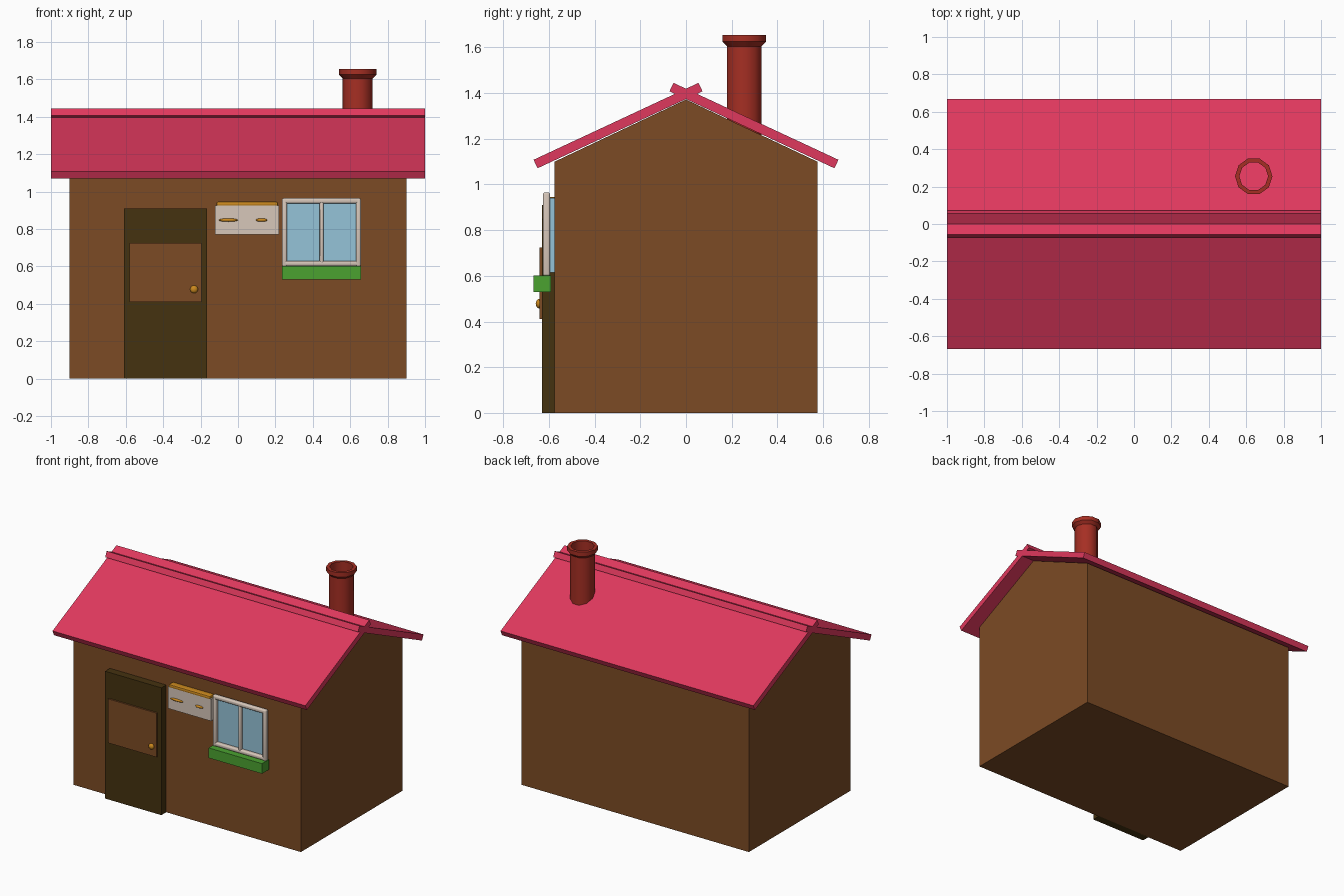
import bpy, bmesh, math
from mathutils import Matrix

if "Cube" in bpy.data.objects:
    bpy.data.objects.remove(bpy.data.objects["Cube"])


def material(name, r, g, b):
    m = bpy.data.materials.new(name)
    m.diffuse_color = (r, g, b, 1)
    m.use_nodes = True
    m.node_tree.nodes["Principled BSDF"].inputs["Base Color"].default_value = m.diffuse_color
    return m


BROWN = material("wall brown", 0.20, 0.07, 0.018)
DARK = material("door dark brown", 0.06, 0.032, 0.005)
PINK = material("roof pink", 0.74, 0.04, 0.11)
RED = material("chimney red", 0.38, 0.028, 0.017)
ORANGE = material("brass orange", 0.60, 0.25, 0.013)
WHITE = material("off white", 0.68, 0.57, 0.49)
BLUE = material("glass blue", 0.30, 0.55, 0.69)
GREEN = material("planter green", 0.07, 0.36, 0.03)


def finish(name, bm, mat, smooth=False):
    bmesh.ops.recalc_face_normals(bm, faces=bm.faces)
    me = bpy.data.meshes.new(name)
    bm.to_mesh(me)
    bm.free()
    me.materials.append(mat)
    ob = bpy.data.objects.new(name, me)
    bpy.context.collection.objects.link(ob)
    if smooth:
        bpy.ops.object.select_all(action='DESELECT')
        ob.select_set(True)
        bpy.context.view_layer.objects.active = ob
        bpy.ops.object.shade_smooth_by_angle(angle=math.radians(40))
    return ob


def box(name, x, y, z, mat, bevel=0.0, segments=1):
    """Box between the (min, max) pairs given for each axis."""
    bm = bmesh.new()
    bmesh.ops.create_cube(bm, size=1)
    for v in bm.verts:
        v.co = [lo + (c + 0.5) * (hi - lo) for c, (lo, hi) in zip(v.co, (x, y, z))]
    if bevel:
        bmesh.ops.bevel(bm, geom=bm.edges[:], offset=bevel, segments=segments,
                        profile=0.5, affect='EDGES')
    return finish(name, bm, mat, smooth=bool(bevel))


def ellipsoid(name, centre, radii, mat):
    bm = bmesh.new()
    bmesh.ops.create_uvsphere(bm, u_segments=16, v_segments=8, radius=1,
                              matrix=Matrix.LocRotScale(centre, None, radii))
    return finish(name, bm, mat, smooth=True)


# House body with gables, extruded along x
bm = bmesh.new()
outline = [(-0.575, 0), (0.575, 0), (0.575, 1.1), (0, 1.372), (-0.575, 1.1)]
face = bm.faces.new([bm.verts.new((-0.9, y, z)) for y, z in outline])
ext = bmesh.ops.extrude_face_region(bm, geom=[face])
bmesh.ops.translate(bm, vec=(1.8, 0, 0),
                    verts=[g for g in ext["geom"] if isinstance(g, bmesh.types.BMVert)])
if not face.is_valid or len(bm.faces) < 7:
    bm.faces.new([v for v in bm.verts if v.co.x < 0])
finish("house_body", bm, BROWN)

# Two roof slabs crossing at the ridge
for side, name in ((-1, "front_roof"), (1, "back_roof")):
    bm = bmesh.new()
    turn = Matrix.Rotation(math.radians(-25 * side), 4, 'X')
    bmesh.ops.create_cube(bm, size=1,
                          matrix=Matrix.Translation((0, side * 0.2975, 1.258)) @ turn
                          @ Matrix.Diagonal((2.0, 0.797, 0.041, 1)))
    finish(name, bm, PINK)

# Open chimney tube with a flared rim, lathed with ten sides
bm = bmesh.new()
profile = [(0.08, 1.15), (0.08, 1.605), (0.1, 1.625), (0.1, 1.655),
           (0.077, 1.655), (0.077, 1.15)]
rings = []
for r, z in profile:
    rings.append([bm.verts.new((0.64 + r * math.cos(math.tau * i / 10),
                                0.255 + r * math.sin(math.tau * i / 10), z))
                  for i in range(10)])
for a, b in zip(rings, rings[1:] + rings[:1]):
    for i in range(10):
        j = (i + 1) % 10
        bm.faces.new((a[i], a[j], b[j], b[i]))
finish("chimney", bm, RED, smooth=True)

# Door with panel and knob
box("door", (-0.61, -0.165), (-0.63, -0.57), (0, 0.91), DARK)
box("door_panel", (-0.58, -0.195), (-0.641, -0.625), (0.41, 0.725), BROWN)
ellipsoid("door_knob", (-0.235, -0.642, 0.478), (0.021, 0.016, 0.021), ORANGE)

# Wall box with trim and two oval fittings
box("wall_box", (-0.122, 0.22), (-0.617, -0.57), (0.77, 0.927), WHITE)
box("wall_box_trim", (-0.115, 0.213), (-0.621, -0.57), (0.923, 0.946), ORANGE, 0.008, 2)
for i, (x, w) in enumerate(((-0.052, 0.052), (0.126, 0.031))):
    ellipsoid(f"wall_box_oval_{i + 1}", (x, -0.617, 0.848), (w, 0.011, 0.009), ORANGE)

# Window glass, rounded frame bars and planter
box("window_glass", (0.25, 0.64), (-0.6, -0.57), (0.615, 0.94), BLUE)
for name, x, z in (("left", (0.235, 0.262), (0.6, 0.965)),
                   ("right", (0.63, 0.657), (0.6, 0.965)),
                   ("middle", (0.437, 0.458), (0.61, 0.95)),
                   ("top", (0.238, 0.654), (0.937, 0.965)),
                   ("bottom", (0.238, 0.654), (0.603, 0.63))):
    box("window_frame_" + name, x, (-0.627, -0.595), z, WHITE, 0.009, 3)
box("planter", (0.235, 0.657), (-0.667, -0.59), (0.53, 0.602), GREEN)
